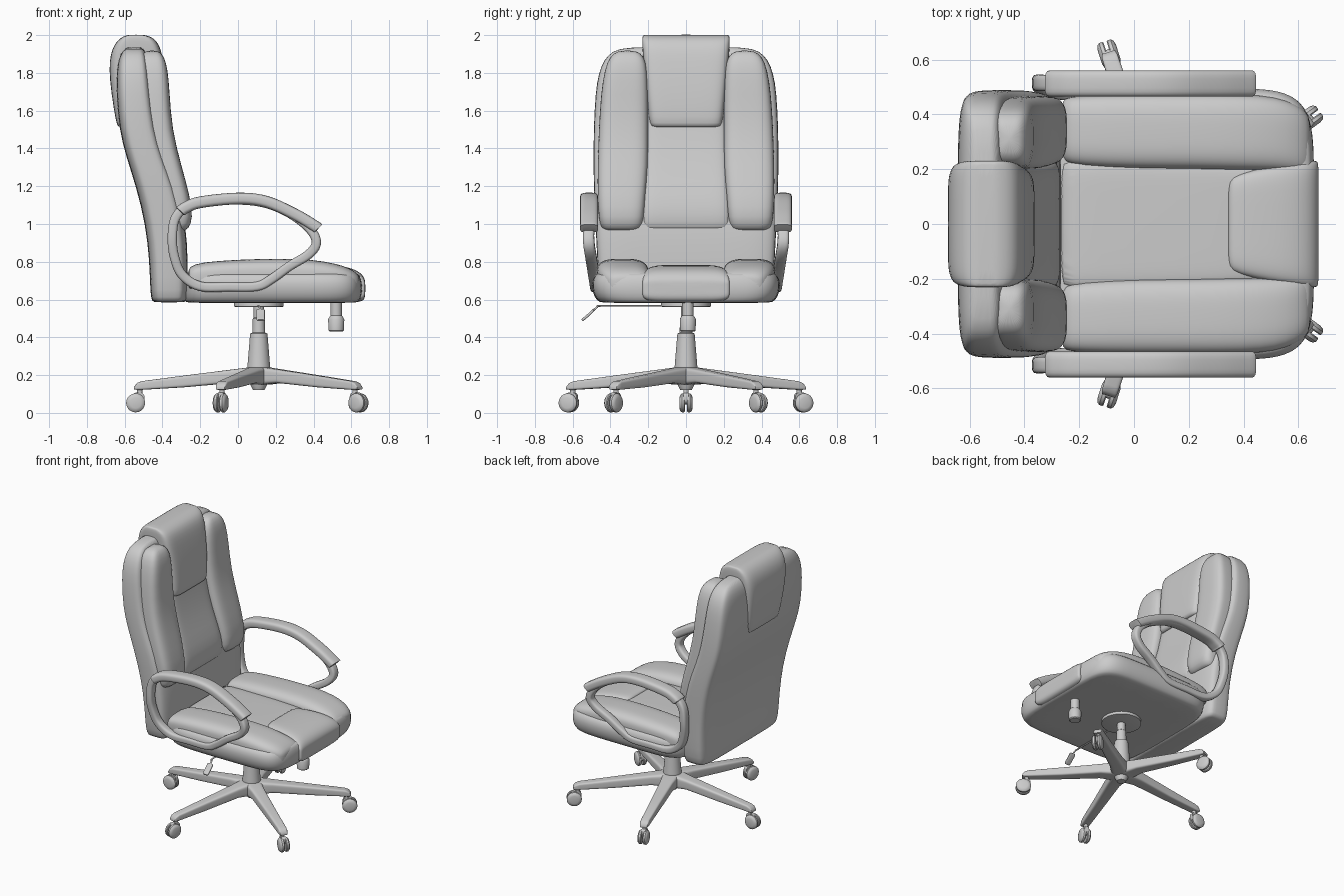
import bpy, bmesh, math
from mathutils import Vector, Matrix

HUB = 0.11


def rings_to_object(name, rings, closed=False, sub=0, mirror=False, mat=None, angle=40):
    bm = bmesh.new()
    vs = [[bm.verts.new(p) for p in r] for r in rings]
    n = len(vs[0])
    pairs = list(zip(vs, vs[1:])) + ([(vs[-1], vs[0])] if closed else [])
    for a, b in pairs:
        for i in range(n):
            j = (i + 1) % n
            bm.faces.new((a[i], a[j], b[j], b[i]))
    if not closed:
        bm.faces.new(vs[0])
        bm.faces.new(vs[-1])
    if mat:
        bm.transform(mat)
    bmesh.ops.recalc_face_normals(bm, faces=bm.faces)
    me = bpy.data.meshes.new(name)
    bm.to_mesh(me)
    bm.free()
    ob = bpy.data.objects.new(name, me)
    bpy.context.collection.objects.link(ob)
    bpy.ops.object.select_all(action='DESELECT')
    ob.select_set(True)
    bpy.context.view_layer.objects.active = ob
    bpy.ops.object.shade_smooth_by_angle(angle=math.radians(180 if sub else angle))
    if sub:
        ob.modifiers.new("soft", 'SUBSURF').levels = sub
        ob.modifiers["soft"].render_levels = sub
    if mirror:
        m = ob.modifiers.new("mirror", 'MIRROR')
        m.use_axis = (False, True, False)
        m.use_clip = False
    return ob


def unit(e, n=32):
    out = []
    for i in range(n):
        t = 2 * math.pi * (i + 0.5) / n
        c, s = math.cos(t), math.sin(t)
        out.append((math.copysign(abs(c) ** (2 / e), c), math.copysign(abs(s) ** (2 / e), s)))
    return out


def loft(name, axis, rows, e=4, **kw):
    """rows: (position on axis, a0, a1, b0, b1), a and b being the other axes in order"""
    rings = []
    for t, a0, a1, b0, b1 in rows:
        ring = []
        for u, v in unit(e):
            a = (a0 + a1) / 2 + u * (a1 - a0) / 2
            b = (b0 + b1) / 2 + v * (b1 - b0) / 2
            ring.append({'x': (t, a, b), 'y': (a, t, b), 'z': (a, b, t)}[axis])
        rings.append(ring)
    return rings_to_object(name, rings, **kw)


def lathe(name, axis, rows, ca, cb, **kw):
    return loft(name, axis, [(t, ca - r, ca + r, cb - r, cb + r) for t, r in rows], e=2, **kw)


def sweep(name, pts, h_in, h_side, side, closed=False, steps=5, e=3.5, **kw):
    """smooth path with a rounded section; ends are tapered when open"""
    P = [Vector(p) for p in pts]
    n = len(P)
    get = (lambda i: P[i % n]) if closed else (lambda i: P[max(0, min(n - 1, i))])
    path = []
    for i in range(n if closed else n - 1):
        a, b, c, d = (get(i + k) for k in (-1, 0, 1, 2))
        for k in range(steps):
            t = k / steps
            path.append(0.5 * (2 * b + (c - a) * t + (2 * a - 5 * b + 4 * c - d) * t * t
                               + (3 * b - a - 3 * c + d) * t ** 3))
    if not closed:
        path.append(P[-1])
    m = len(path)
    rings = []
    for i, p in enumerate(path):
        q0 = path[i - 1] if (closed or i) else p
        q1 = path[(i + 1) % m] if (closed or i < m - 1) else p
        side_v = Vector(side)
        nrm = (q1 - q0).normalized().cross(side_v).normalized()
        k = 0.75 if not closed and i in (0, m - 1) else 1
        rings.append([p + nrm * u * h_in * k + side_v * v * h_side * k for u, v in unit(e, 20)])
    return rings_to_object(name, rings, closed=closed, **kw)


def sym(rows):
    """(t, a0, a1, half width) -> symmetric in y"""
    return [(t, a, b, -w, w) for t, a, b, w in rows]


# Backrest shell
loft("backrest_shell", 'z', sym([
    (.585, -.44, -.29, .42), (.59, -.455, -.275, .44), (.63, -.465, -.265, .46), (.8, -.468, -.265, .47),
    (1.0, -.49, -.275, .48), (1.2, -.54, -.32, .49), (1.35, -.59, -.385, .49), (1.5, -.63, -.43, .49),
    (1.7, -.645, -.455, .48), (1.8, -.643, -.465, .463), (1.87, -.635, -.475, .435),
    (1.915, -.615, -.49, .39), (1.94, -.585, -.51, .32)]), e=5.5, sub=1)

# Backrest side bolsters
loft("backrest_bolster", 'z', [
    (.965, -.40, -.29, .26, .42), (.972, -.42, -.262, .235, .45), (1.03, -.42, -.237, .22, .463),
    (1.15, -.42, -.255, .215, .468), (1.3, -.46, -.297, .2, .468), (1.5, -.52, -.35, .2, .462),
    (1.7, -.53, -.362, .2, .45), (1.82, -.53, -.372, .205, .43), (1.885, -.52, -.39, .22, .405),
    (1.92, -.49, -.42, .26, .36)], e=3.6, sub=1, mirror=True)

# Backrest centre panel
loft("backrest_centre_panel", 'z', sym([
    (.965, -.42, -.29, .225), (.975, -.42, -.272, .23), (1.05, -.42, -.265, .23), (1.15, -.45, -.285, .225),
    (1.3, -.5, -.34, .215), (1.5, -.55, -.39, .21), (1.7, -.55, -.41, .21)]), e=7, sub=1)

# Headrest pad draped over the top
loft("headrest_pad", 'z', sym([
    (1.512, -.625, -.385, .175), (1.515, -.637, -.368, .19), (1.55, -.648, -.36, .197), (1.7, -.672, -.37, .212),
    (1.82, -.683, -.388, .222), (1.9, -.675, -.402, .229), (1.95, -.655, -.418, .232),
    (1.985, -.625, -.445, .232), (2.0, -.59, -.49, .228), (2.002, -.57, -.51, .22)]), e=7, sub=1)

# Seat base
loft("seat_base", 'z', [
    (.582, -.26, .62, -.43, .43), (.585, -.28, .64, -.46, .46), (.61, -.29, .655, -.485, .485),
    (.66, -.29, .662, -.5, .5), (.71, -.29, .655, -.497, .497), (.738, -.28, .64, -.475, .475),
    (.745, -.27, .62, -.45, .45)], e=6, sub=1)

# Seat side bolsters
loft("seat_bolster", 'x', [
    (-.265, .25, .44, .66, .75), (-.255, .225, .46, .65, .775), (-.2, .21, .47, .64, .798),
    (0, .2, .475, .64, .812), (.22, .2, .475, .64, .818), (.4, .195, .475, .64, .812),
    (.52, .195, .465, .63, .79), (.59, .19, .44, .63, .767), (.63, .19, .41, .64, .74),
    (.645, .2, .38, .65, .72)], e=3.2, sub=1, mirror=True)

# Seat centre panel
loft("seat_centre_panel", 'x', [
    (-.27, -.23, .23, .65, .745), (-.25, -.235, .235, .64, .765), (0, -.235, .235, .64, .768),
    (.3, -.225, .225, .64, .77), (.5, -.21, .21, .64, .755), (.6, -.2, .2, .64, .73)], e=7, sub=1)

# Seat front pad
loft("seat_front_pad", 'x', [
    (.343, -.14, .14, .67, .76), (.347, -.165, .165, .65, .775), (.38, -.187, .187, .62, .784),
    (.5, -.213, .213, .6, .783), (.58, -.225, .225, .59, .772), (.63, -.23, .23, .588, .755),
    (.66, -.232, .232, .59, .73), (.672, -.228, .228, .61, .705), (.674, -.21, .21, .63, .69)], e=6, sub=1)

# Armrest loops and pads
loop = [(-.348, .92), (-.332, 1.03), (-.26, 1.095), (-.1, 1.125), (.1, 1.12), (.25, 1.07), (.37, .985),
        (.415, .905), (.375, .84), (.27, .775), (.18, .71), (.1, .67), (-.05, .667), (-.2, .67),
        (-.295, .73), (-.335, .82)]
sweep("armrest_loop", [(x, .475 + .04 * min(1, max(0, (z - .65) / .25)), z) for x, z in loop],
      .025, .03, (0, 1, 0), closed=True, mirror=True)
pad = [(-.305, 1.065), (-.28, 1.085), (-.2, 1.115), (0, 1.135), (.15, 1.118), (.3, 1.052), (.405, .99), (.425, .975)]
sweep("armrest_pad", [(x, .513, z) for x, z in pad], .031, .048, (0, 1, 0), mirror=True)

# Column, mounting plate and tension knob
lathe("gas_column", 'z', [(.12, .03), (.15, .045), (.235, .062), (.25, .06), (.42, .046), (.425, .034),
                          (.5, .032), (.505, .027), (.57, .027)], HUB, 0)
lathe("mounting_plate", 'z', [(.56, .12), (.563, .132), (.583, .132), (.59, .13)], HUB, 0)
lathe("tension_knob", 'z', [(.43, .034), (.436, .041), (.495, .043), (.51, .035), (.515, .03), (.59, .03)], .52, .01)

# Height lever
sweep("lever_rod", [(HUB, 0, .567), (HUB, -.25, .567), (HUB, -.45, .567), (HUB + .005, -.47, .56),
                    (HUB + .01, -.5, .535)], .005, .006, (1, 0, 0), e=2)
sweep("lever_paddle", [(.12, -.488, .547), (.12, -.515, .52), (.12, -.55, .49)], .007, .022, (1, 0, 0))

# Five-star base with casters
for k in range(5):
    M = Matrix.Translation((HUB, 0, 0)) @ Matrix.Rotation(math.radians(36 + 72 * k), 4, 'Z')
    loft(f"base_leg_{k}", 'x', [
        (-.02, -.055, .055, .15, .242), (.06, -.055, .055, .15, .24), (.14, -.046, .046, .158, .23),
        (.4, -.036, .036, .135, .197), (.62, -.03, .03, .122, .168), (.645, -.029, .029, .122, .158),
        (.66, -.025, .025, .124, .138)], e=5, mat=M)
    lathe(f"caster_stem_{k}", 'z', [(.07, .014), (.13, .014)], .63, 0, mat=M)
    loft(f"caster_hood_{k}", 'y', [(-.014, .605, .67, .045, .108), (.014, .605, .67, .045, .108)], e=3, mat=M)
    for s in (-1, 1):
        lathe(f"caster_wheel_{k}_{'a' if s < 0 else 'b'}", 'y',
              [(s * .006, .046), (s * .01, .05), (s * .022, .05), (s * .031, .042), (s * .035, .028)],
              .652, .053, mat=M)
